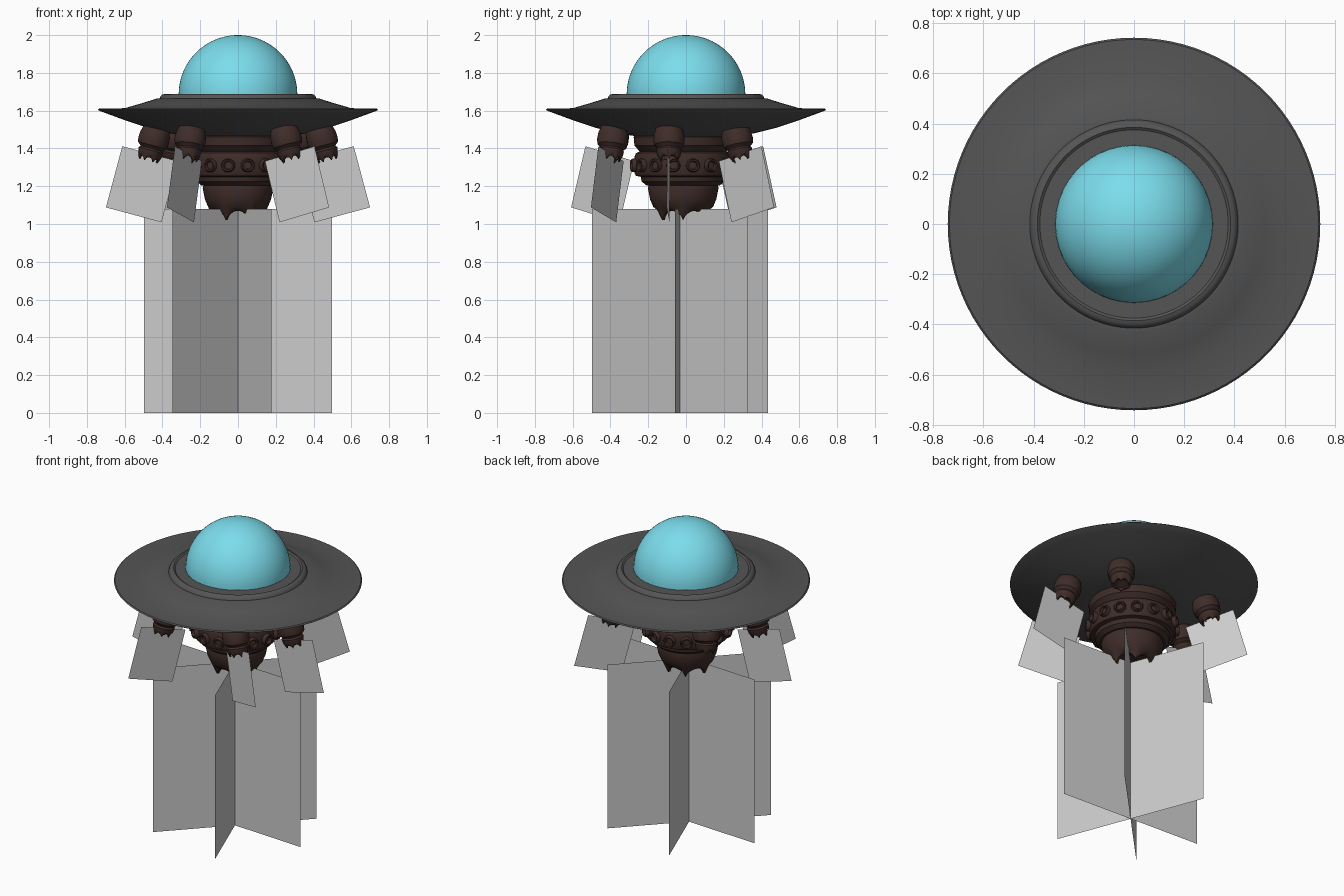
import bpy, bmesh, math
from mathutils import Matrix, Vector

if "Cube" in bpy.data.objects:
    bpy.data.objects.remove(bpy.data.objects["Cube"])


def material(name, rgb):
    m = bpy.data.materials.new(name)
    m.diffuse_color = (*rgb, 1)
    m.use_nodes = True
    m.node_tree.nodes["Principled BSDF"].inputs["Base Color"].default_value = m.diffuse_color
    return m


HULL = material("dark_hull", (0.09, 0.09, 0.09))
GLASS = material("cyan_glass", (0.2, 0.72, 0.84))
METAL = material("brown_metal", (0.05, 0.026, 0.022))


def finish(name, bm, mat=None, matrix=Matrix(), smooth=True):
    bmesh.ops.remove_doubles(bm, verts=bm.verts, dist=1e-5)
    if smooth:
        bmesh.ops.recalc_face_normals(bm, faces=bm.faces)
    me = bpy.data.meshes.new(name)
    bm.to_mesh(me)
    bm.free()
    ob = bpy.data.objects.new(name, me)
    bpy.context.collection.objects.link(ob)
    ob.matrix_world = matrix
    if mat:
        me.materials.append(mat)
    if smooth:
        bpy.ops.object.select_all(action='DESELECT')
        ob.select_set(True)
        bpy.context.view_layer.objects.active = ob
        bpy.ops.object.shade_smooth_by_angle(angle=math.radians(35))
    return ob


def lathe(bm, profile, n=64, notch=None):
    """Spin (r, z) points; notch = (tabs, depth, index list) scallops the given rings."""
    rings = []
    for k, (r, z) in enumerate(profile):
        ring = []
        for i in range(n):
            a = 2 * math.pi * i / n
            dz = 0
            if notch and k in notch[2]:
                dz = notch[1] * abs(math.sin(notch[0] * a / 2)) ** 0.6
            ring.append(bm.verts.new((r * math.cos(a), r * math.sin(a), z + dz)))
        rings.append(ring)
    for a, b in zip(rings, rings[1:]):
        for i in range(n):
            j = (i + 1) % n
            bm.faces.new((a[i], a[j], b[j], b[i]))


def sheet(name, width, z0, z1, matrix):
    bm = bmesh.new()
    w = width / 2
    bm.faces.new([bm.verts.new(p) for p in
                  ((-w, 0, z0), (w, 0, z0), (w, 0, z1), (-w, 0, z1))])
    return finish(name, bm, None, matrix, smooth=False)


# Saucer hull
bm = bmesh.new()
lathe(bm, [(0.0001, 1.46), (0.25, 1.462), (0.36, 1.48), (0.48, 1.51), (0.60, 1.55),
           (0.69, 1.583), (0.735, 1.6), (0.742, 1.605), (0.735, 1.611), (0.60, 1.613),
           (0.52, 1.636), (0.43, 1.664), (0.415, 1.664), (0.41, 1.676), (0.40, 1.686),
           (0.385, 1.689), (0.375, 1.682), (0.0001, 1.682)], 96)
finish("saucer_hull", bm, HULL)

# Glass dome
bm = bmesh.new()
R = 0.314
lathe(bm, [(max(R * math.cos(i * math.pi / 48), 0.0001), 1.686 + R * math.sin(i * math.pi / 48))
           for i in range(25)], 64)
finish("dome", bm, GLASS)

# Main engine body
centre = Matrix.Translation((0, -0.015, 0))
bm = bmesh.new()
lathe(bm, [(0.25, 1.48), (0.262, 1.46), (0.258, 1.415), (0.24, 1.395), (0.23, 1.385),
           (0.25, 1.375), (0.258, 1.355), (0.258, 1.27), (0.25, 1.255), (0.225, 1.25),
           (0.22, 1.225), (0.195, 1.205), (0.0001, 1.2)])
finish("engine_body", bm, METAL, centre)

# Main nozzle with scalloped rim
bm = bmesh.new()
lathe(bm, [(0.0001, 1.215), (0.165, 1.215), (0.183, 1.205), (0.187, 1.19), (0.175, 1.13),
           (0.158, 1.09), (0.128, 1.02), (0.112, 1.02), (0.14, 1.09), (0.14, 1.15),
           (0.0001, 1.17)], 72, (6, 0.05, (6, 7)))
finish("engine_nozzle", bm, METAL, centre)

# Ring of round ports around the engine
bm = bmesh.new()
for i in range(16):
    part = bmesh.new()
    lathe(part, [(0.036, 0.235), (0.036, 0.272), (0.031, 0.281), (0.023, 0.279),
                 (0.02, 0.262), (0.0001, 0.262)], 16)
    m = (Matrix.Translation((0, 0, 1.31)) @ Matrix.Rotation(2 * math.pi * (i + 0.5) / 16, 4, 'Z')
         @ Matrix.Rotation(math.pi / 2, 4, 'Y'))
    part.transform(m)
    tmp = bpy.data.meshes.new("tmp")
    part.to_mesh(tmp)
    part.free()
    bm.from_mesh(tmp)
    bpy.data.meshes.remove(tmp)
finish("engine_ports", bm, METAL, centre)

# Main exhaust: three crossing sheets
for i, deg in enumerate((-3, 46, 111)):
    sheet(f"main_exhaust_{i + 1}", 0.997, 0, 1.08,
          Matrix.Translation((0, -0.032, 0)) @ Matrix.Rotation(math.radians(deg), 4, 'Z'))

# Small thrusters tilted outward, each with an exhaust sheet: x, y, direction
thrusters = [(0.26, -0.39, -27), (-0.255, -0.39, 241), (0.45, -0.09, -3),
             (-0.45, -0.09, 183), (0.33, 0.275, 50), (-0.34, 0.275, 125)]
for i, (x, y, deg) in enumerate(thrusters):
    m = (Matrix.Translation((x, y, 1.43)) @ Matrix.Rotation(math.radians(deg), 4, 'Z')
         @ Matrix.Rotation(math.radians(-15), 4, 'Y'))
    bm = bmesh.new()
    lathe(bm, [(0.0001, 0.09), (0.06, 0.09), (0.07, 0.08), (0.08, 0.045), (0.083, 0.01),
               (0.078, -0.015), (0.064, -0.027), (0.06, -0.032), (0.067, -0.042),
               (0.062, -0.07), (0.05, -0.10), (0.042, -0.10), (0.05, -0.06),
               (0.0001, -0.05)], 36, (6, 0.02, (10, 11)))
    finish(f"thruster_{i + 1}", bm, METAL, m)
    sheet(f"thruster_exhaust_{i + 1}", 0.305, -0.395, -0.06, m)
